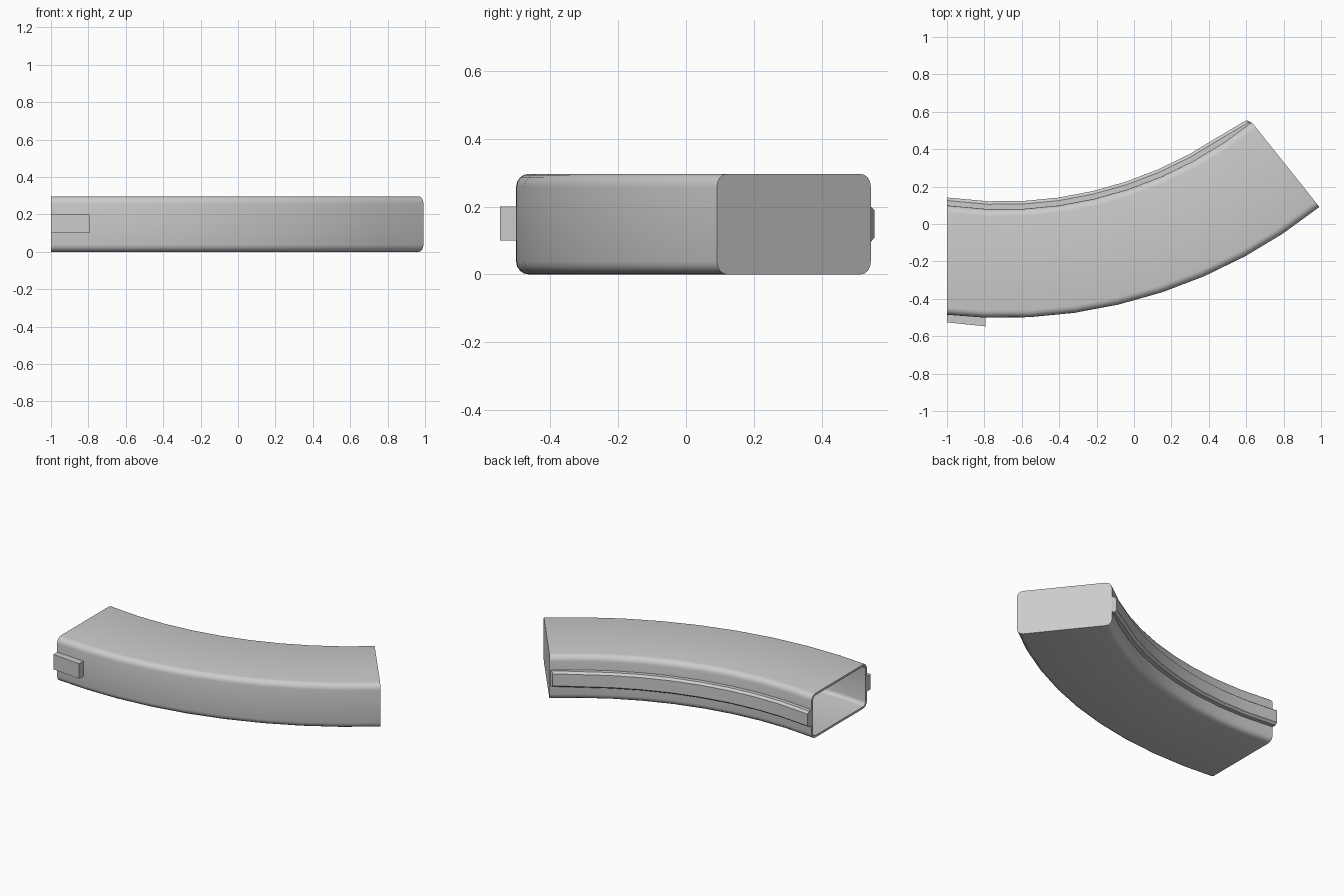
import bpy, bmesh, math

if "Cube" in bpy.data.objects:
    bpy.data.objects.remove(bpy.data.objects["Cube"])

# Shared arc: everything is swept around this centre
CX, CY = -0.70, 2.206
R_OUT, R_IN, H = 2.708, 2.128, 0.296
END, STEP = 38.65, 5.1
ANGLES = [END - STEP * k for k in range(8, -1, -1)]


def arc_ring(profile, angle):
    a = math.radians(angle)
    return [(CX + r * math.sin(a), CY - r * math.cos(a), z) for r, z in profile]


def flat_ring(profile, x):
    # ring lying in a vertical plane of constant x
    return [(x, CY - math.sqrt(r * r - (x - CX) ** 2), z) for r, z in profile]


def rounded(r0, r1, z0, z1, rad, n=4):
    pts = []
    for cr, cz, start in ((r1 - rad, z1 - rad, 0), (r0 + rad, z1 - rad, 90),
                          (r0 + rad, z0 + rad, 180), (r1 - rad, z0 + rad, 270)):
        for i in range(n + 1):
            a = math.radians(start + 90 * i / n)
            pts.append((cr + rad * math.cos(a), cz + rad * math.sin(a)))
    return pts


def loft(name, rings, cap_start=True):
    bm = bmesh.new()
    vs = [[bm.verts.new(p) for p in ring] for ring in rings]
    n = len(vs[0])
    for a, b in zip(vs, vs[1:]):
        for i in range(n):
            j = (i + 1) % n
            bm.faces.new((a[i], a[j], b[j], b[i]))
    if cap_start:
        bm.faces.new(vs[0])
    bm.faces.new(vs[-1])
    bmesh.ops.recalc_face_normals(bm, faces=bm.faces)
    me = bpy.data.meshes.new(name)
    bm.to_mesh(me)
    bm.free()
    ob = bpy.data.objects.new(name, me)
    bpy.context.collection.objects.link(ob)
    bpy.ops.object.select_all(action='DESELECT')
    ob.select_set(True)
    bpy.context.view_layer.objects.active = ob
    bpy.ops.object.shade_smooth_by_angle(angle=math.radians(32))
    return ob


# Hollow curved body: inner wall from the closed end out to the rim, then outer wall back
T = 0.014
outer = rounded(R_IN, R_OUT, 0, H, 0.038)
inner = rounded(R_IN + T, R_OUT - T, T, H - T, 0.026)
inner_rings = [arc_ring(inner, a) for a in reversed(ANGLES[:-1] + [END - 0.4])]
outer_rings = [arc_ring(outer, a) for a in ANGLES]
loft("curved_body", inner_rings + [flat_ring(inner, -1), flat_ring(outer, -1)] + outer_rings)


# Spine rib along the inside of the curve, sloping down at the closed end
def rib_profile(top):
    return [(R_IN + 0.006, 0.095), (top + 0.016, 0.095), (top, 0.108),
            (top, 0.188), (top + 0.016, 0.201), (R_IN + 0.006, 0.201)]


rib = rib_profile(R_IN - 0.042)
tip = [arc_ring([p], END - 0.02 if p[0] > R_IN else END - 0.4)[0]
       for p in rib_profile(R_IN - 0.026)]
loft("spine_rib", [flat_ring(rib, -1)] + [arc_ring(rib, a) for a in ANGLES[:-1]] + [tip])

# Catch block on the outside of the curve at the open end
loft("catch_block", [[(x, y0, 0.1), (x, y1, 0.1), (x, y1, 0.2), (x, y0, 0.2)]
                     for x, y0, y1 in ((-1, -0.475, -0.526), (-0.795, -0.490, -0.547))])
